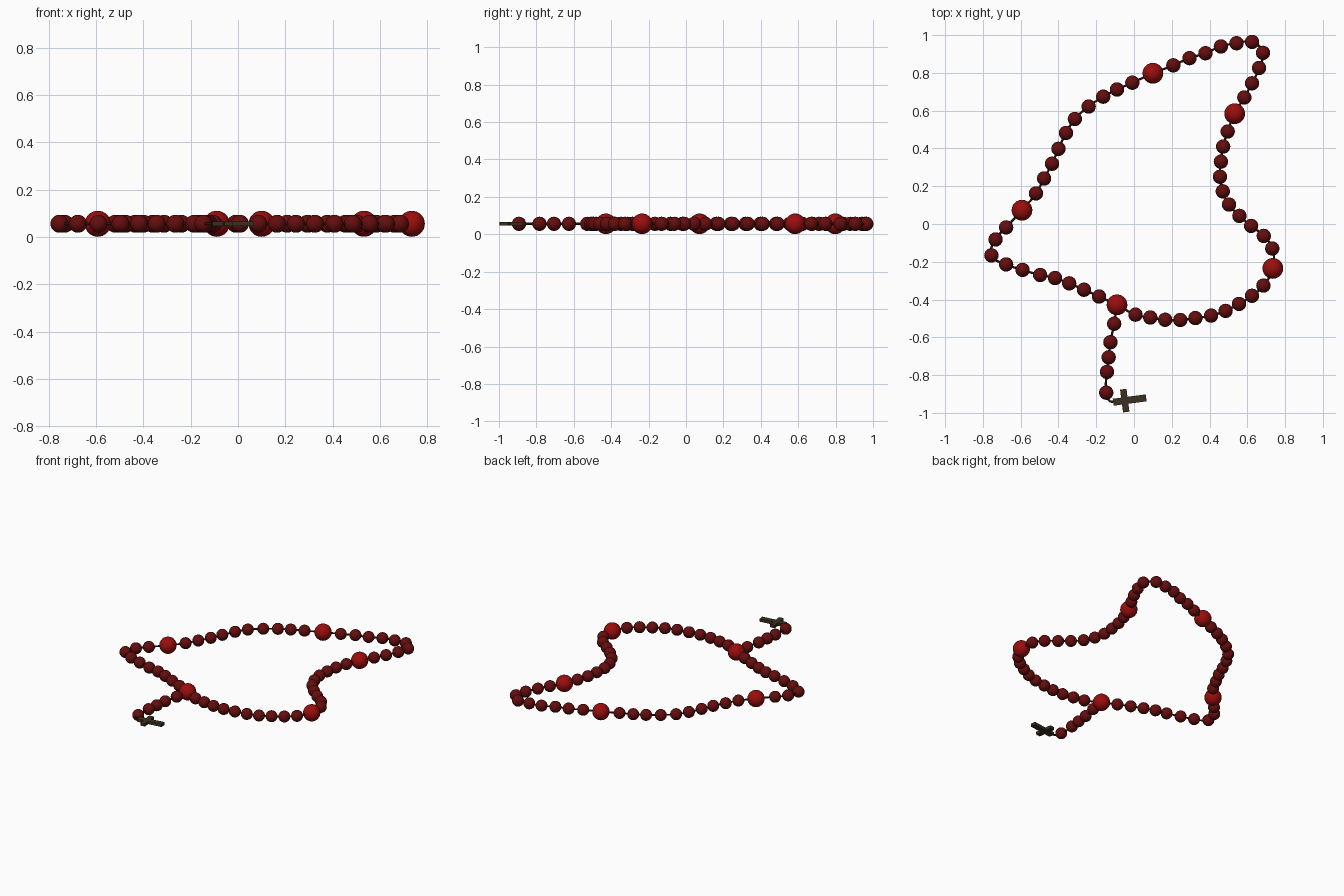
import bpy
from math import radians
from mathutils import Vector

if "Cube" in bpy.data.objects:
    bpy.data.objects.remove(bpy.data.objects["Cube"])

Z = 0.056  # height of the cord above the table


def material(name, rgb):
    m = bpy.data.materials.new(name)
    m.diffuse_color = (*rgb, 1)
    m.use_nodes = True
    m.node_tree.nodes["Principled BSDF"].inputs["Base Color"].default_value = m.diffuse_color
    return m


SMALL_RED = material("dark red", (0.13, 0.004, 0.004))
LARGE_RED = material("bright red", (0.33, 0.004, 0.004))
BLACK = material("cord black", (0.012, 0.010, 0.008))
BRONZE = material("dark bronze", (0.045, 0.03, 0.015))


def bead(name, x, y, r, mat):
    bpy.ops.mesh.primitive_uv_sphere_add(segments=24, ring_count=16, radius=r, location=(x, y, Z))
    ob = bpy.context.object
    ob.name = name
    ob.data.materials.append(mat)
    bpy.ops.object.shade_smooth()


def cord(name, points, closed):
    cu = bpy.data.curves.new(name, 'CURVE')
    cu.dimensions = '3D'
    cu.bevel_depth = 0.006
    cu.bevel_resolution = 2
    cu.resolution_u = 5
    cu.use_fill_caps = True
    sp = cu.splines.new('BEZIER')
    sp.bezier_points.add(len(points) - 1)
    for bp, (x, y) in zip(sp.bezier_points, points):
        bp.co = (x, y, Z)
        bp.handle_left_type = bp.handle_right_type = 'AUTO'
    sp.use_cyclic_u = closed
    cu.materials.append(BLACK)
    bpy.context.collection.objects.link(bpy.data.objects.new(name, cu))


# Loop laid out in five groups: one large bead, then ten small ones
groups = [
    [(-.09, -.428), (.008, -.48), (.086, -.495), (.165, -.507), (.245, -.508), (.325, -.498),
     (.408, -.485), (.485, -.46), (.556, -.423), (.625, -.38), (.685, -.326)],
    [(.735, -.235), (.732, -.13), (.687, -.063), (.62, -.01), (.558, .043), (.503, .103),
     (.47, .173), (.455, .25), (.46, .33), (.472, .41), (.496, .49)],
    [(.533, .584), (.584, .67), (.625, .745), (.662, .826), (.683, .906), (.625, .964),
     (.543, .957), (.46, .94), (.378, .904), (.294, .878), (.208, .84)],
    [(.1, .798), (-.009, .748), (-.09, .712), (-.163, .674), (-.24, .622), (-.313, .556),
     (-.36, .482), (-.4, .398), (-.434, .319), (-.476, .241), (-.519, .162)],
    [(-.593, .073), (-.677, -.018), (-.733, -.082), (-.755, -.166), (-.677, -.214), (-.59, -.243),
     (-.497, -.27), (-.418, -.286), (-.343, -.314), (-.265, -.348), (-.185, -.384)],
]
for group in groups:
    bead("large_bead", *group[0], 0.055, LARGE_RED)
    for p in group[1:]:
        bead("small_bead", *p, 0.038, SMALL_RED)
cord("loop_cord", [p for g in groups for p in g], True)

# Hanging strand with five small beads
strand = [(-.105, -.528), (-.125, -.626), (-.134, -.706), (-.143, -.783), (-.147, -.893)]
for p in strand:
    bead("strand_bead", *p, 0.038, SMALL_RED)
cord("strand_cord", [groups[0][0]] + strand + [(-.13, -.936), (-.1, -.942)], False)


# Flat cross lying at the end of the strand
def bar(name, centre, size, angle):
    bpy.ops.mesh.primitive_cube_add(size=1, location=(*centre, Z), rotation=(0, 0, radians(angle)))
    ob = bpy.context.object
    ob.name = name
    ob.scale = size
    ob.data.materials.append(BRONZE)


bar("cross_upright", (-.023, -.932), (0.176, 0.037, 0.02), 7.5)
bar("cross_arms", (-.049, -.935), (0.034, 0.122, 0.02), 7.5)
